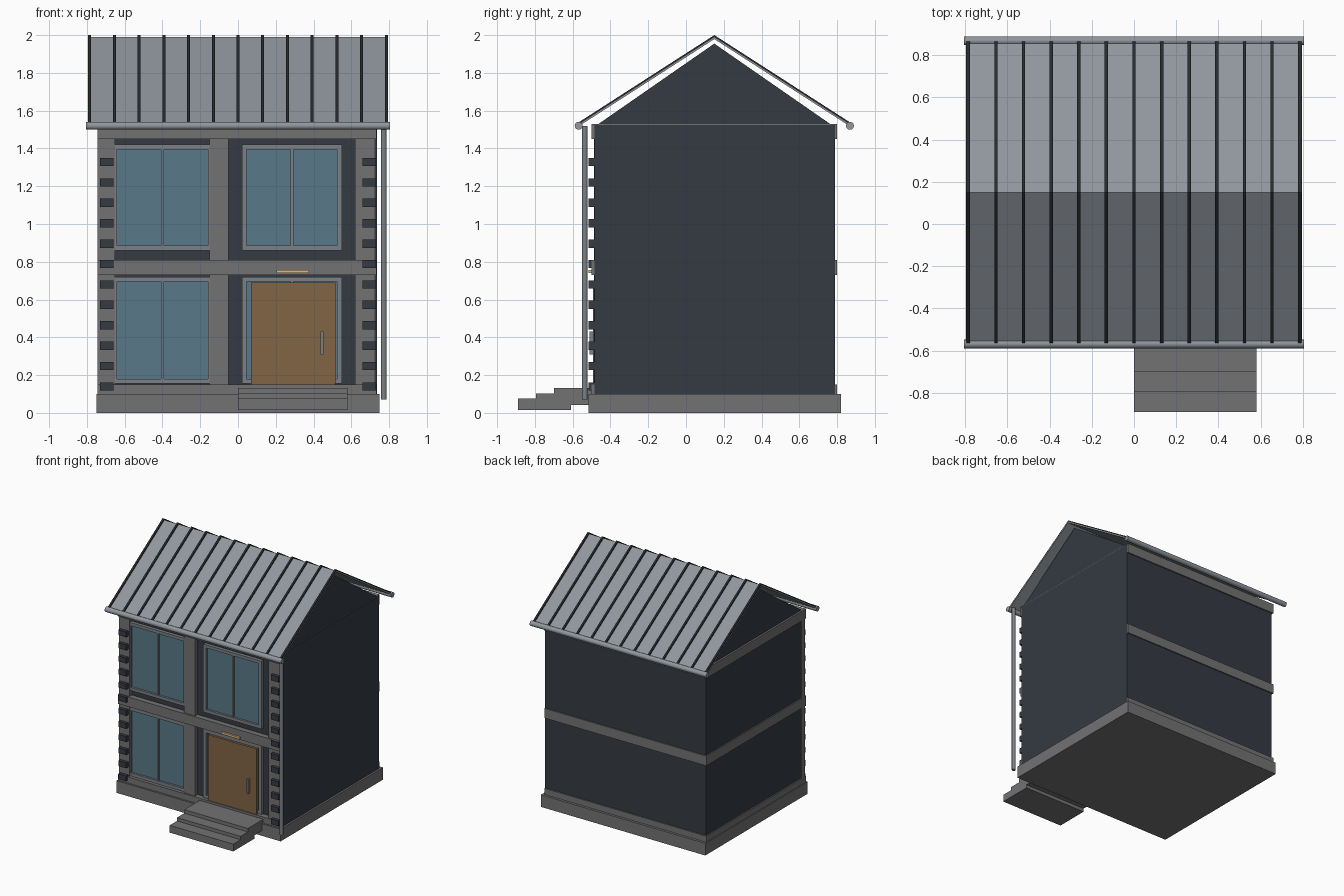
import bpy, bmesh, math
from mathutils import Matrix, Vector

if "Cube" in bpy.data.objects:
    bpy.data.objects.remove(bpy.data.objects["Cube"])


def mat(name, r, g, b):
    m = bpy.data.materials.new(name)
    m.diffuse_color = (r, g, b, 1)
    m.use_nodes = True
    m.node_tree.nodes["Principled BSDF"].inputs["Base Color"].default_value = m.diffuse_color
    return m


DARK = mat("dark_cladding", 0.035, 0.042, 0.055)
STONE = mat("grey_stone", 0.17, 0.17, 0.175)
FRAME = mat("frame_grey", 0.20, 0.22, 0.24)
GLASS = mat("blue_glass", 0.10, 0.19, 0.25)
WOOD = mat("wood", 0.22, 0.13, 0.06)
METAL = mat("roof_metal", 0.28, 0.31, 0.34)
RIB = mat("rib_black", 0.02, 0.022, 0.025)
GOLD = mat("lamp_gold", 0.75, 0.50, 0.20)


def from_bm(name, bm, m):
    bmesh.ops.recalc_face_normals(bm, faces=bm.faces)
    me = bpy.data.meshes.new(name)
    bm.to_mesh(me)
    bm.free()
    me.materials.append(m)
    ob = bpy.data.objects.new(name, me)
    bpy.context.collection.objects.link(ob)
    return ob


def boxes(name, m, *specs):
    """One object made of boxes given as (x0, x1, y0, y1, z0, z1)."""
    bm = bmesh.new()
    for x0, x1, y0, y1, z0, z1 in specs:
        bmesh.ops.create_cube(bm, size=1, matrix=Matrix.LocRotScale(
            ((x0 + x1) / 2, (y0 + y1) / 2, (z0 + z1) / 2), None,
            (x1 - x0, y1 - y0, z1 - z0)))
    return from_bm(name, bm, m)


def prism(name, m, profile, spans):
    """Extrude a (y, z) profile along x for every (x0, x1) span."""
    bm = bmesh.new()
    for x0, x1 in spans:
        f = bm.faces.new([bm.verts.new((x0, y, z)) for y, z in profile])
        g = bmesh.ops.extrude_face_region(bm, geom=[f])["geom"]
        bmesh.ops.translate(bm, vec=(x1 - x0, 0, 0),
                            verts=[v for v in g if isinstance(v, bmesh.types.BMVert)])
    return from_bm(name, bm, m)


def tube(name, m, a, b, r, n=16):
    a, b = Vector(a), Vector(b)
    bm = bmesh.new()
    bmesh.ops.create_cone(bm, cap_ends=True, segments=n, radius1=r, radius2=r,
                          depth=(b - a).length,
                          matrix=Matrix.Translation((a + b) / 2)
                          @ (b - a).to_track_quat('Z', 'Y').to_matrix().to_4x4())
    for f in bm.faces:
        f.smooth = len(f.verts) == 4
    return from_bm(name, bm, m)


# Foundation, dark body and side walls
boxes("foundation", STONE, (-0.75, 0.75, -0.515, 0.82, 0, 0.10))
boxes("body", DARK, (-0.725, 0.725, -0.455, 0.79, 0.10, 1.525))
boxes("side_walls", DARK, (-0.735, -0.72, -0.485, 0.79, 0.10, 1.525),
      (0.72, 0.735, -0.485, 0.79, 0.10, 1.525))

# Horizontal bands running round the house
boxes("floor_bands", STONE, *[(-0.745, 0.732, -0.50, 0.80, a, b)
                              for a, b in ((0.10, 0.15), (0.73, 0.81), (1.45, 1.53))])

# Front pilasters
boxes("pilasters", STONE, *[(a, b, -0.488, -0.44, 0.10, 1.53)
                            for a, b in ((-0.745, -0.65), (-0.15, -0.05), (0.62, 0.722))])

# Dark corner blocks
boxes("corner_blocks", DARK, *[(s * 0.695 - 0.035, s * 0.695 + 0.035, -0.515, -0.475,
                                z - 0.022, z + 0.022)
                               for s in (-1, 1) for z in [0.14 + 0.108 * i for i in range(12)]])


# Windows; the door sits in front of the fourth one
def window(name, cx, z0, z1):
    w, t, y0, y1 = 0.265, 0.025, -0.482, -0.45
    boxes(name + "_frame", FRAME,
          (cx - w, cx - w + t, y0, y1, z0, z1), (cx + w - t, cx + w, y0, y1, z0, z1),
          (cx - w + t, cx + w - t, y0, y1, z0, z0 + t),
          (cx - w + t, cx + w - t, y0, y1, z1 - t, z1),
          (cx - 0.008, cx + 0.008, y0 + 0.006, y1, z0 + t, z1 - t))
    boxes(name + "_glass", GLASS, (cx - w + t, cx + w - t, -0.465, -0.45, z0 + t, z1 - t))


for name, cx, z0, z1 in (("lower_left_window", -0.40, 0.155, 0.72),
                         ("upper_left_window", -0.40, 0.86, 1.42),
                         ("upper_right_window", 0.285, 0.86, 1.42),
                         ("door_surround", 0.285, 0.155, 0.72)):
    window(name, cx, z0, z1)

# Door, handle and lamp
boxes("door", WOOD, (0.07, 0.515, -0.492, -0.46, 0.15, 0.69))
boxes("door_handle", FRAME, (0.437, 0.452, -0.512, -0.49, 0.31, 0.43))
boxes("door_lamp", GOLD, (0.205, 0.375, -0.515, -0.495, 0.74, 0.757))

# Entrance steps
boxes("steps", STONE, *[(0, 0.58, y, y + 0.28, z - 0.06, z)
                        for y, z in ((-0.89, 0.075), (-0.795, 0.103), (-0.70, 0.132))])

# Gable block under the roof
prism("gable", DARK, [(-0.47, 1.525), (0.77, 1.525), (0.15, 1.955)], [(-0.73, 0.73)])


# Roof sheets and standing ribs
def chevron(lo, hi):
    return [(-0.57, 1.522 + lo), (0.15, 1.985 + lo), (0.87, 1.522 + lo),
            (0.87, 1.522 + hi), (0.15, 1.985 + hi), (-0.57, 1.522 + hi)]


prism("roof", METAL, chevron(-0.006, 0.004), [(-0.795, 0.795)])
prism("roof_ribs", RIB, chevron(-0.004, 0.015),
      [(x - 0.008, x + 0.008) for x in [-0.785 + 1.57 * i / 12 for i in range(13)]])

# Gutters and downpipe
for name, y in (("front_gutter", -0.568), ("back_gutter", 0.868)):
    tube(name, METAL, (-0.805, y, 1.52), (0.805, y, 1.52), 0.021)
tube("downpipe", FRAME, (0.772, -0.536, 0.07), (0.772, -0.536, 1.52), 0.015)
